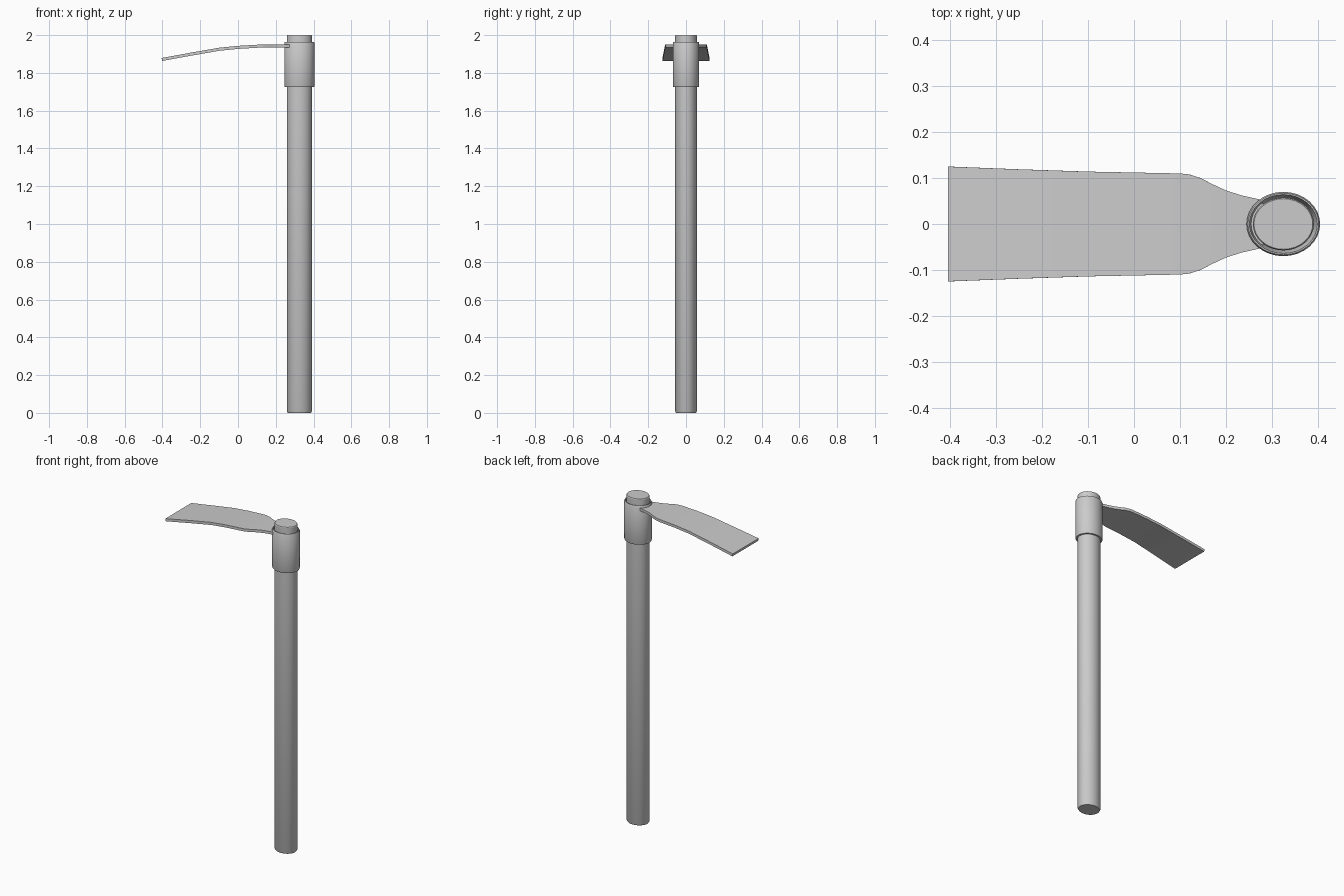
import bpy, bmesh, math

if "Cube" in bpy.data.objects:
    bpy.data.objects.remove(bpy.data.objects["Cube"])

CX, SIDES = 0.325, 32


def finish(name, bm):
    bmesh.ops.recalc_face_normals(bm, faces=bm.faces)
    mesh = bpy.data.meshes.new(name)
    bm.to_mesh(mesh)
    bm.free()
    ob = bpy.data.objects.new(name, mesh)
    bpy.context.collection.objects.link(ob)
    bpy.ops.object.select_all(action='DESELECT')
    ob.select_set(True)
    bpy.context.view_layer.objects.active = ob
    bpy.ops.object.shade_smooth_by_angle(angle=math.radians(30))
    return ob


def lathe(name, profile, closed):
    """Stack of ellipses (rx, ry, z); closed joins the last ring to the first."""
    bm = bmesh.new()
    rings = []
    for rx, ry, z in profile:
        rings.append([bm.verts.new((CX + rx * math.cos(2 * math.pi * i / SIDES),
                                    ry * math.sin(2 * math.pi * i / SIDES), z))
                      for i in range(SIDES)])
    pairs = list(zip(rings, rings[1:]))
    if closed:
        pairs.append((rings[-1], rings[0]))
    else:
        bm.faces.new(rings[0])
        bm.faces.new(rings[-1])
    for a, b in pairs:
        for i in range(SIDES):
            j = (i + 1) % SIDES
            bm.faces.new((a[i], a[j], b[j], b[i]))
    return finish(name, bm)


# Oval wooden shaft with softened ends
lathe("handle", [(0.062, 0.053, 0), (0.0665, 0.0575, 0.008),
                 (0.0665, 0.0575, 1.996), (0.064, 0.055, 2.0)], False)

# Socket ring with bevelled rims
lathe("collar", [(0.066, 0.057, 1.935), (0.074, 0.064, 1.964),
                 (0.077, 0.067, 1.964), (0.080, 0.070, 1.957),
                 (0.080, 0.070, 1.732), (0.077, 0.067, 1.725),
                 (0.066, 0.057, 1.725)], True)

# Curved blade: stations of x, half width, centre height
stations = [(-0.403, 0.125, 1.871), (-0.25, 0.119, 1.899), (-0.10, 0.114, 1.925),
            (0.0, 0.112, 1.935), (0.10, 0.110, 1.941), (0.12, 0.108, 1.942),
            (0.145, 0.100, 1.943), (0.17, 0.087, 1.943), (0.20, 0.073, 1.943),
            (0.235, 0.062, 1.943), (0.28, 0.052, 1.942)]
T = 0.008
bm = bmesh.new()
loops = []
for k, (x, w, z) in enumerate(stations):
    a, b = stations[max(k - 1, 0)], stations[min(k + 1, len(stations) - 1)]
    t = math.atan2(b[2] - a[2], b[0] - a[0])
    nx, nz = -T * math.sin(t), T * math.cos(t)
    loops.append([bm.verts.new((x + s * nx, y, z + s * nz))
                  for s, y in ((1, -w), (1, w), (-1, w), (-1, -w))])
for a, b in zip(loops, loops[1:]):
    for i in range(4):
        j = (i + 1) % 4
        bm.faces.new((a[i], a[j], b[j], b[i]))
bm.faces.new(loops[0])
bm.faces.new(loops[-1])
finish("blade", bm)
